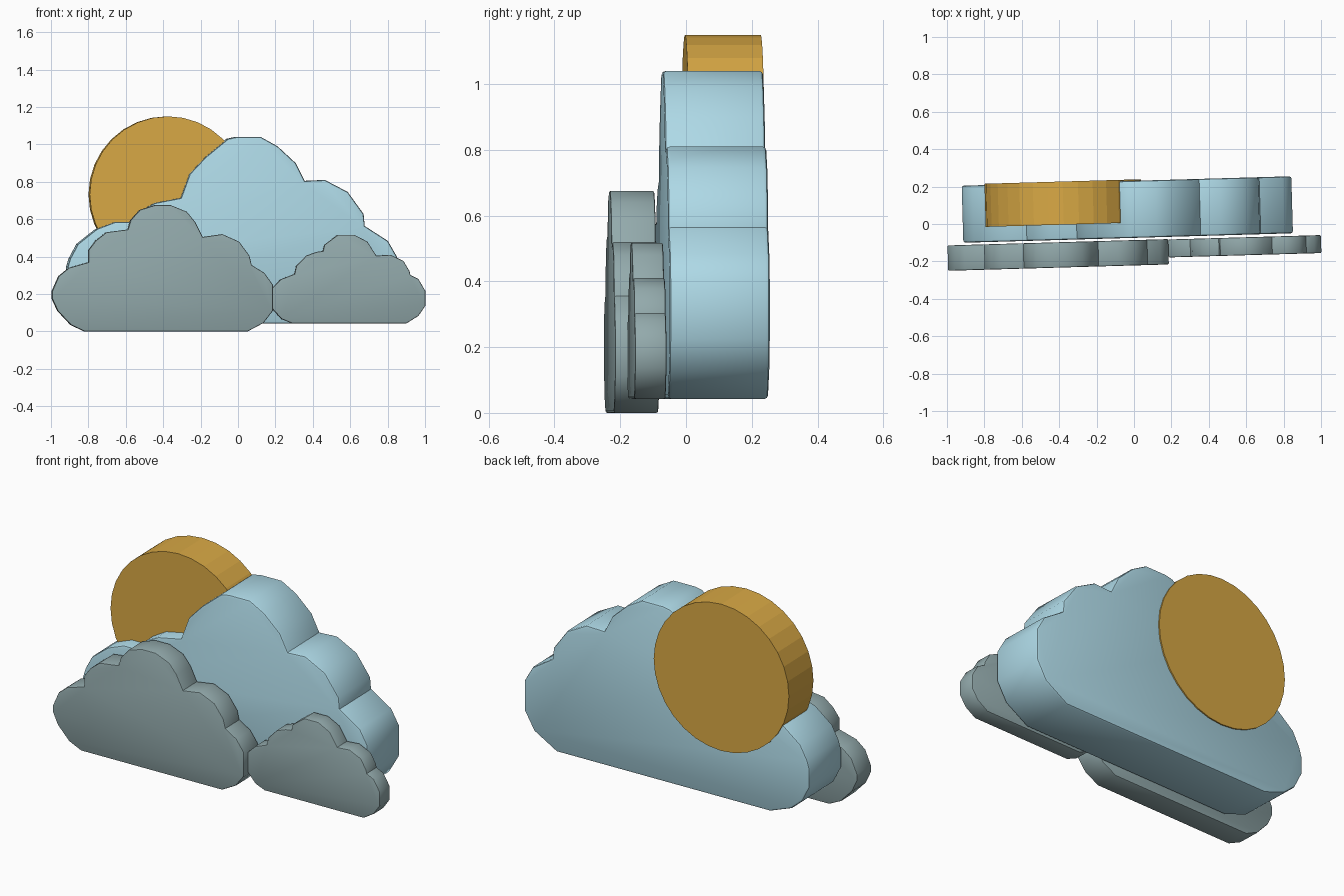
import bpy, bmesh, math

TURN = math.atan(0.0287)  # whole model is turned slightly about z


def finish(name, bm, color, smooth_deg):
    bmesh.ops.recalc_face_normals(bm, faces=bm.faces)
    mesh = bpy.data.meshes.new(name)
    bm.to_mesh(mesh)
    bm.free()
    obj = bpy.data.objects.new(name, mesh)
    bpy.context.collection.objects.link(obj)
    obj.rotation_euler.z = TURN
    mesh.shade_smooth()
    mesh.set_sharp_from_angle(angle=math.radians(smooth_deg))
    mat = bpy.data.materials.new(name + "_color")
    mat.diffuse_color = (*color, 1)
    mesh.materials.append(mat)
    return obj


def slab(name, profile, y0, y1, color, bevel=0.0, smooth_deg=35):
    """Extrude an x-z outline from y0 to y1 and soften both rims."""
    bm = bmesh.new()
    face = bm.faces.new([bm.verts.new((x, y0, z)) for x, z in profile])
    res = bmesh.ops.extrude_face_region(bm, geom=[face], use_keep_orig=True)
    for v in res["geom"]:
        if isinstance(v, bmesh.types.BMVert):
            v.co.y = y1
    bmesh.ops.recalc_face_normals(bm, faces=bm.faces)
    if bevel:
        rims = [e for e in bm.edges if abs(e.verts[0].co.y - e.verts[1].co.y) < 1e-5]
        bmesh.ops.bevel(bm, geom=rims, offset=bevel, segments=2, profile=0.5,
                        affect='EDGES', clamp_overlap=True)
    return finish(name, bm, color, smooth_deg)


# Large rear cloud
big = [(-.67, .042), (-.80, .09), (-.87, .15), (-.915, .24), (-.915, .34), (-.90, .39),
       (-.858, .468), (-.757, .548), (-.66, .585), (-.575, .585), (-.53, .64), (-.447, .687),
       (-.307, .714), (-.26, .842), (-.174, .933), (-.056, 1.03), (-.01, 1.04), (.12, 1.04),
       (.21, .99), (.307, .90), (.355, .805), (.463, .81), (.585, .746), (.67, .628),
       (.676, .564), (.80, .484), (.848, .40), (.848, .225), (.79, .125), (.65, .042)]
slab("large_cloud", big, -.074, .231, (.42, .69, .79), .012)

# Front left cloud
left = [(-.826, 0), (-.90, .035), (-.97, .11), (-1, .175), (-1, .215), (-.965, .295),
        (-.91, .34), (-.805, .37), (-.805, .435), (-.767, .485), (-.71, .53), (-.595, .545),
        (-.58, .595), (-.53, .65), (-.45, .675), (-.365, .675), (-.28, .64), (-.235, .585),
        (-.195, .505), (-.09, .52), (0, .48), (.055, .405), (.067, .355), (.135, .313),
        (.18, .25), (.18, .11), (.13, .045), (.045, 0)]
slab("left_cloud", left, -.2215, -.086, (.29, .40, .41), .006)

# Front right cloud
right = [(.285, .043), (.227, .067), (.18, .12), (.18, .235), (.227, .28), (.297, .307),
         (.307, .35), (.36, .405), (.415, .425), (.45, .43), (.457, .463), (.53, .517),
         (.617, .517), (.687, .48), (.735, .405), (.81, .41), (.88, .377), (.912, .323),
         (.917, .302), (.96, .28), (.997, .217), (.997, .137), (.96, .083), (.896, .043)]
slab("right_cloud", right, -.184, -.088, (.29, .40, .41), .006)

# Sun disc behind the large cloud
disc = [(-.375 + .418 * math.cos(math.tau * i / 32), .732 + .418 * math.sin(math.tau * i / 32))
        for i in range(32)]
slab("sun", disc, .0075, .238, (.70, .40, .06), smooth_deg=5)
